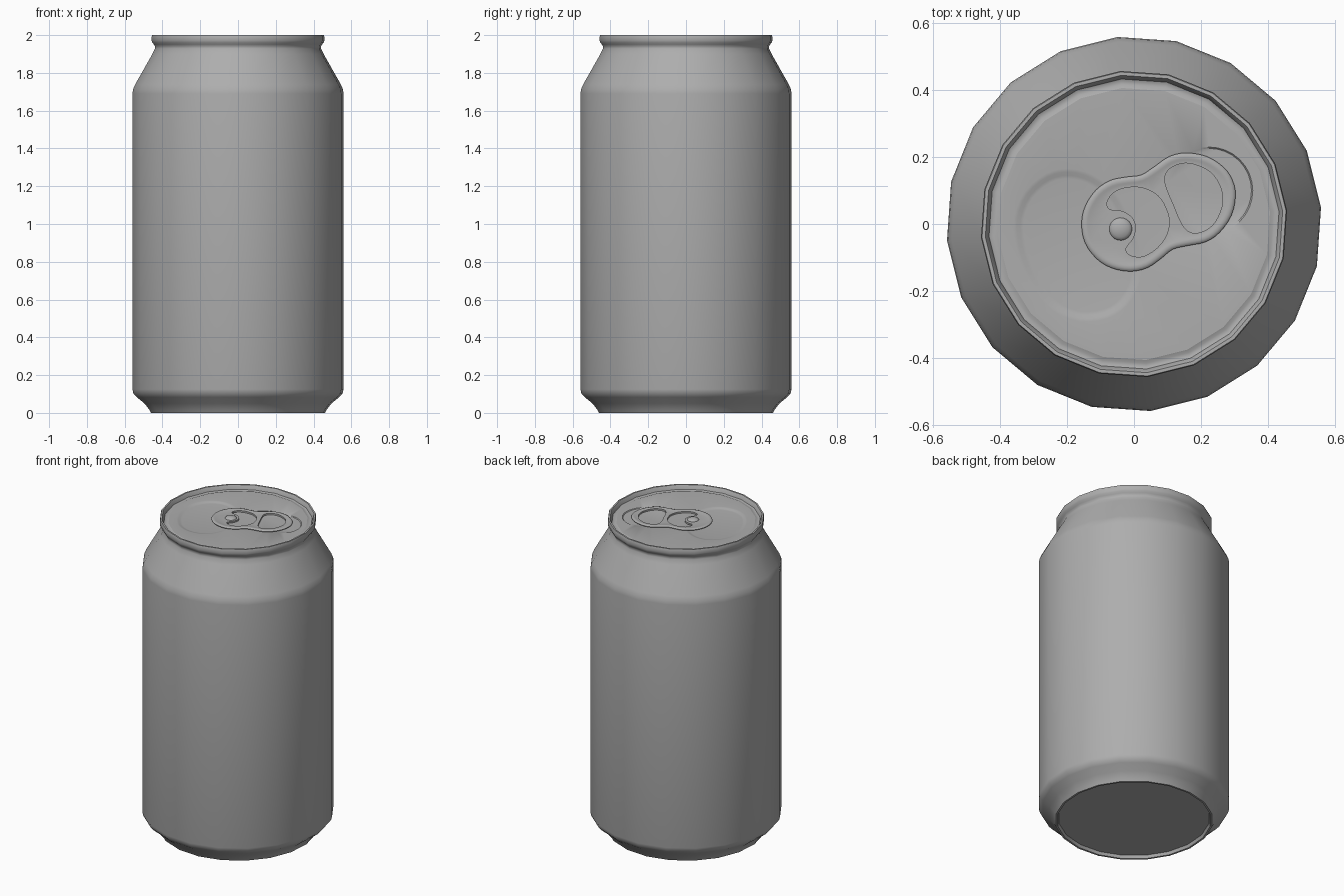
import bpy, bmesh, math
from mathutils import Vector

if "Cube" in bpy.data.objects:
    bpy.data.objects.remove(bpy.data.objects["Cube"])

SIDES, PHASE = 20, math.radians(5)
LID_R, LID_Z = 0.408, 1.976
AXIS, ORIGIN = math.radians(23), Vector((-0.015, 0.0))   # tab direction and centre

metal = bpy.data.materials.new("dark_metal")
metal.diffuse_color = (0.42, 0.42, 0.42, 1)
metal.use_nodes = True
metal.node_tree.nodes["Principled BSDF"].inputs["Base Color"].default_value = metal.diffuse_color


def circle(r, n=SIDES, phase=PHASE, c=(0, 0)):
    return [Vector((c[0] + r * math.cos(phase + i * math.tau / n),
                    c[1] + r * math.sin(phase + i * math.tau / n))) for i in range(n)]


def outline(half, sub=3):
    """Mirror a half outline over the tab axis, smooth it, place it on the lid."""
    p = [Vector(h) for h in half] + [Vector((u, -v)) for u, v in half[-2:0:-1]]
    n, out = len(p), []
    for i in range(n):
        a, b, c, d = p[i - 1], p[i], p[(i + 1) % n], p[(i + 2) % n]
        for k in range(sub):
            t = k / sub
            q = 0.5 * (2 * b + (c - a) * t + (2 * a - 5 * b + 4 * c - d) * t * t
                       + (3 * b - a - 3 * c + d) * t ** 3)
            out.append(ORIGIN + Vector((q.x * math.cos(AXIS) - q.y * math.sin(AXIS),
                                        q.x * math.sin(AXIS) + q.y * math.cos(AXIS))))
    area = sum(out[i - 1].cross(out[i]) for i in range(len(out)))
    return out if area > 0 else out[::-1]


def inset(p, d):
    res = []
    for i in range(len(p)):
        t = (p[(i + 1) % len(p)] - p[i - 1]).normalized()
        res.append(p[i] + Vector((-t.y, t.x)) * d)
    return res


def ring(bm, pts, z):
    return [bm.verts.new((p.x, p.y, z)) for p in pts]


def bridge(bm, a, b):
    n = len(a)
    for i in range(n):
        bm.faces.new((a[i], a[(i + 1) % n], b[(i + 1) % n], b[i]))


def fill(bm, rings):
    edges = []
    for r in rings:
        for i in range(len(r)):
            pair = (r[i - 1], r[i])
            edges.append(bm.edges.get(pair) or bm.edges.new(pair))
    bmesh.ops.triangle_fill(bm, use_beauty=True, edges=edges, normal=(0, 0, 1))


def finish(bm, name, angle=35):
    me = bpy.data.meshes.new(name)
    bm.to_mesh(me)
    bm.free()
    me.materials.append(metal)
    ob = bpy.data.objects.new(name, me)
    bpy.context.collection.objects.link(ob)
    bpy.ops.object.select_all(action='DESELECT')
    ob.select_set(True)
    bpy.context.view_layer.objects.active = ob
    bpy.ops.object.shade_smooth_by_angle(angle=math.radians(angle))
    return ob


def lathe(name, profile, cap_start=False, cap_end=False, n=SIDES, c=(0, 0), angle=35):
    bm = bmesh.new()
    rings = [ring(bm, circle(r, n, PHASE, c), z) for r, z in profile]
    for a, b in zip(rings, rings[1:]):
        bridge(bm, a, b)
    if cap_start:
        bm.faces.new(rings[0][::-1])
    if cap_end:
        bm.faces.new(rings[-1])
    return finish(bm, name, angle)


# Can wall: recessed base, foot, body, shoulder, neck, rim and inner gutter
lathe("can_body", [
    (0.442, 0.018), (0.45, 0.0), (0.462, 0.0), (0.472, 0.018), (0.497, 0.05),
    (0.538, 0.083), (0.556, 0.103), (0.561, 0.125), (0.561, 1.69), (0.558, 1.712),
    (0.547, 1.738), (0.455, 1.90), (0.442, 1.928), (0.441, 1.94), (0.448, 1.951),
    (0.456, 1.962), (0.459, 1.972), (0.459, 1.99), (0.456, 2.0), (0.446, 2.0),
    (0.441, 1.992), (0.435, 1.974), (0.428, 1.971), (0.418, 1.972),
    (LID_R, LID_Z)], cap_start=True, angle=48)

# Lid panel with the shallow mouth recess and a tilted finger recess
mouth = outline([(-.345, 0), (-.338, .07), (-.31, .15), (-.25, .21), (-.17, .235),
                 (-.1, .222), (-.04, .175), (0, .1), (.01, 0)])
finger = circle(0.13, 32, 0, (0.225, 0.1))
bm = bmesh.new()
tops = [ring(bm, circle(LID_R), LID_Z)]
for shape, steps in ((mouth, ((.01, .0015), (.02, .0055), (.03, .007))),
                     (finger, ((.004, 0),))):
    last = ring(bm, shape, LID_Z)
    tops.append(last)
    for d, drop in steps:
        nxt = ring(bm, inset(shape, d), LID_Z - drop)
        bridge(bm, last, nxt)
        last = nxt
    bm.faces.new(last)
axis = Vector((math.cos(AXIS), math.sin(AXIS)))
for v in last:          # finger recess is deepest beyond the tab end
    u = (v.co.xy - Vector((0.225, 0.1))).dot(axis) / 0.13
    v.co.z -= 0.0025 * (1 + u)
fill(bm, tops)
bm.normal_update()
for f in bm.faces:
    if f.normal.z < 0:
        f.normal_flip()
finish(bm, "lid_panel")

# Pull tab: rolled edge, finger hole and crescent slot around the rivet
edge = outline([(-.143, 0), (-.13, .057), (-.1, .1), (-.052, .132), (0, .142),
                (.05, .132), (.09, .121), (.135, .128), (.19, .139), (.24, .129),
                (.292, .096), (.326, .047), (.336, 0)])
holes = [outline([(.145, 0), (.145, .05), (.152, .085), (.175, .104), (.215, .105),
                  (.25, .087), (.284, .048), (.295, 0)]),
         outline([(.12, 0), (.112, .045), (.08, .083), (.035, .103), (-.006, .104),
                  (-.035, .085), (-.036, .063), (-.005, .045), (.014, .02), (.018, 0)])]
bm = bmesh.new()
rolls = [ring(bm, inset(edge, d), z) for d, z in (
    (.008, 1.977), (.002, 1.979), (0, 1.983), (.003, 1.987), (.01, 1.989),
    (.018, 1.989), (.023, 1.987))]
for a, b in zip(rolls, rolls[1:]):
    bridge(bm, a, b)
low, high = [rolls[0]], [rolls[-1]]
for h in holes:
    low.append(ring(bm, h, 1.977))
    high.append(ring(bm, h, 1.987))
    bridge(bm, high[-1], low[-1])
fill(bm, low)
fill(bm, high)
bmesh.ops.recalc_face_normals(bm, faces=bm.faces)
finish(bm, "pull_tab", 40)

# Rivet dome holding the tab
lathe("rivet", [(.034, 1.968), (.034, 1.987), (.031, 1.991), (.024, 1.995),
                (.013, 1.998), (.004, 1.999)],
      cap_start=True, cap_end=True, n=20, c=(-0.04, -0.015), angle=50)
